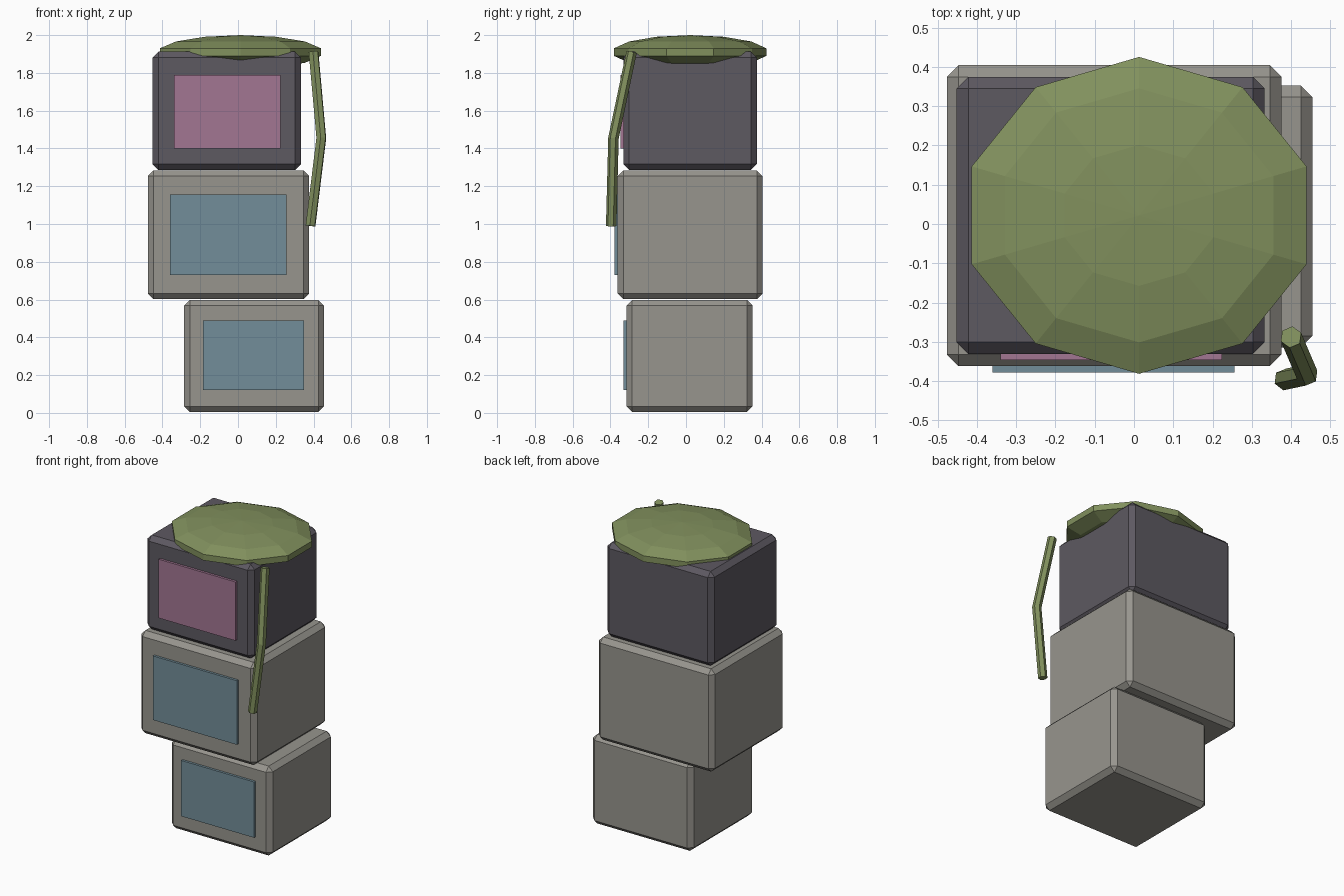
import bpy
from mathutils import Vector

if "Cube" in bpy.data.objects:
    bpy.data.objects.remove(bpy.data.objects["Cube"])


def material(name, rgb):
    m = bpy.data.materials.new(name)
    m.diffuse_color = (*rgb, 1)
    m.use_nodes = True
    m.node_tree.nodes["Principled BSDF"].inputs["Base Color"].default_value = m.diffuse_color
    return m


GREY = material("warm_grey", (0.31, 0.30, 0.27))
DARK = material("dark_plastic", (0.11, 0.10, 0.12))
BLUE = material("blue_glass", (0.17, 0.27, 0.32))
PINK = material("pink_glass", (0.36, 0.18, 0.29))
GREEN = material("moss_green", (0.22, 0.28, 0.11))


def box(name, lo, hi, mat, bevel=0):
    lo, hi = Vector(lo), Vector(hi)
    bpy.ops.mesh.primitive_cube_add(size=1, location=(lo + hi) / 2)
    ob = bpy.context.object
    ob.name = name
    ob.scale = hi - lo
    bpy.ops.object.transform_apply(location=False, rotation=False, scale=True)
    ob.data.materials.append(mat)
    if bevel:
        mod = ob.modifiers.new("chamfer", 'BEVEL')
        mod.width, mod.segments = bevel, 1
    return ob


# Stacked monitors: cabinet corners, screen x/z range, colours
monitors = [
    ("bottom", (-0.285, -0.315, 0.005), (0.455, 0.353, 0.598), (-0.185, 0.35, 0.12, 0.49), GREY, BLUE),
    ("middle", (-0.477, -0.362, 0.602), (0.376, 0.405, 1.284), (-0.36, 0.256, 0.73, 1.155), GREY, BLUE),
    ("top", (-0.452, -0.331, 1.287), (0.333, 0.375, 1.912), (-0.34, 0.224, 1.40, 1.79), DARK, PINK),
]
for name, lo, hi, (x0, x1, z0, z1), body, glass in monitors:
    box(name + "_cabinet", lo, hi, body, 0.03)
    box(name + "_screen", (x0, lo[1] - 0.016, z0), (x1, lo[1] + 0.004, z1), glass)

# Flattened moss cap on top
bpy.ops.mesh.primitive_uv_sphere_add(segments=10, ring_count=7, radius=1,
                                     location=(0.013, 0.022, 1.91))
moss = bpy.context.object
moss.name = "moss_cap"
moss.scale = (0.46, 0.414, 0.09)
bpy.ops.object.transform_apply(location=False, rotation=False, scale=True)
bpy.ops.object.shade_flat()
moss.data.materials.append(GREEN)

# Hanging six-sided vine
curve = bpy.data.curves.new("vine", 'CURVE')
curve.dimensions = '3D'
curve.bevel_depth = 0.028
curve.bevel_resolution = 1
curve.use_fill_caps = True
path = [(0.40, -0.288, 1.91), (0.441, -0.384, 1.455), (0.384, -0.396, 0.99)]
spline = curve.splines.new('POLY')
spline.points.add(len(path) - 1)
for p, co in zip(spline.points, path):
    p.co = (*co, 1)
spline.use_smooth = False
curve.materials.append(GREEN)
vine = bpy.data.objects.new("hanging_vine", curve)
bpy.context.collection.objects.link(vine)
